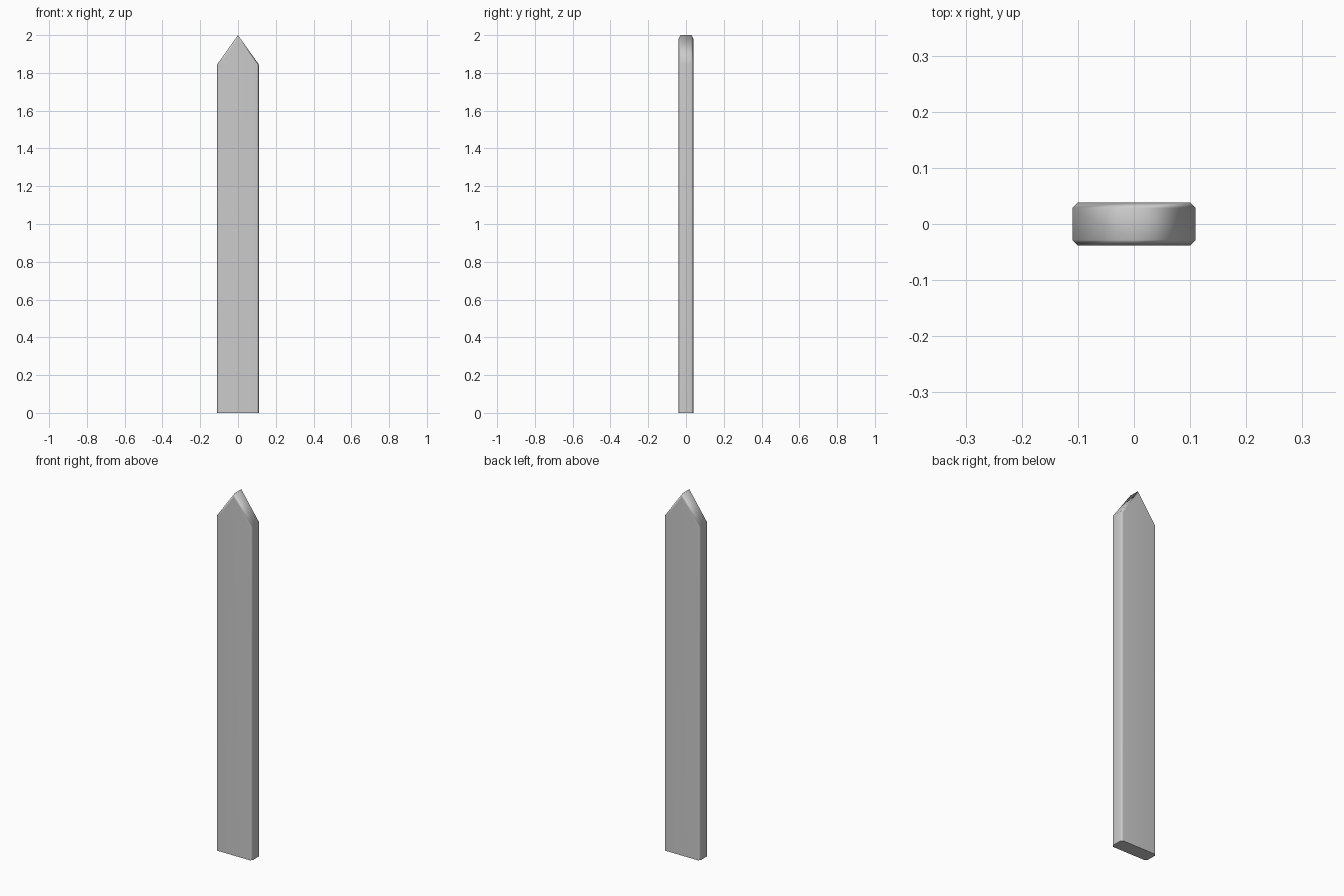
import bpy, bmesh, math

if "Cube" in bpy.data.objects:
    bpy.data.objects.remove(bpy.data.objects["Cube"])

W, D, H, SHOULDER, CHAMFER = 0.11, 0.0385, 2.0, 1.845, 0.01

# Pointed board outline, extruded through its thickness
bm = bmesh.new()
outline = [(-W, 0), (W, 0), (W, SHOULDER), (0, H), (-W, SHOULDER)]
face = bm.faces.new([bm.verts.new((x, -D, z)) for x, z in outline])
ext = bmesh.ops.extrude_face_region(bm, geom=[face])
for v in ext["geom"]:
    if isinstance(v, bmesh.types.BMVert):
        v.co.y = D
bmesh.ops.recalc_face_normals(bm, faces=bm.faces)

# Chamfer the front and back rims, leaving the sawn bottom square
rims = [e for e in bm.edges
        if abs(e.verts[0].co.y - e.verts[1].co.y) < 1e-5
        and max(v.co.z for v in e.verts) > 0.01]
bmesh.ops.bevel(bm, geom=rims, offset=CHAMFER, offset_type='OFFSET',
                segments=1, profile=0.5, affect='EDGES', clamp_overlap=True)
bmesh.ops.recalc_face_normals(bm, faces=bm.faces)

mesh = bpy.data.meshes.new("fence_picket")
bm.to_mesh(mesh)
bm.free()
picket = bpy.data.objects.new("fence_picket", mesh)
bpy.context.collection.objects.link(picket)

# Soft shading over the chamfers and tip, sharp bottom edge
bpy.context.view_layer.objects.active = picket
picket.select_set(True)
bpy.ops.object.shade_smooth_by_angle(angle=math.radians(75))
weighted = picket.modifiers.new("weighted_normals", 'WEIGHTED_NORMAL')
weighted.keep_sharp = True
